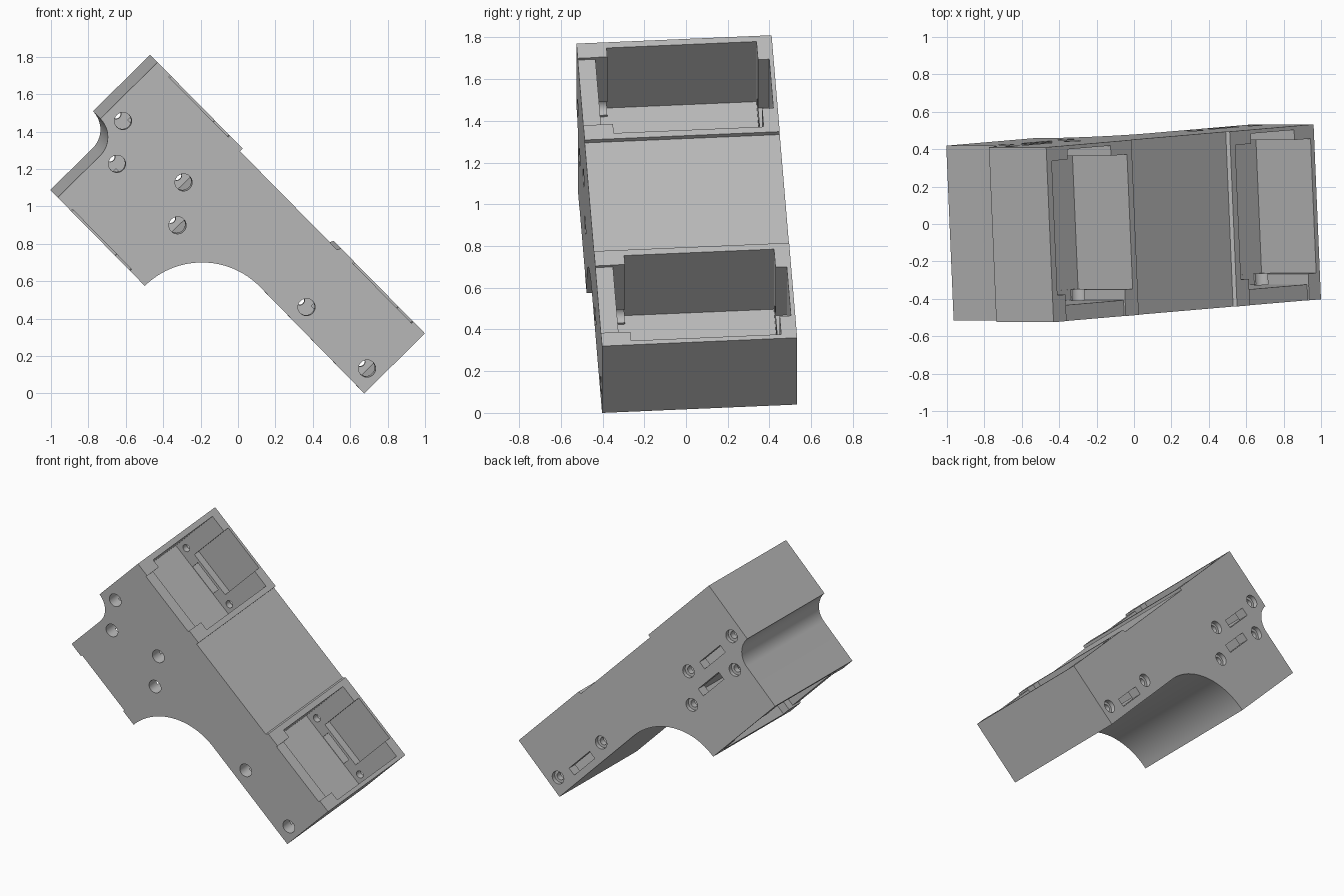
import bpy, bmesh, math
from mathutils import Vector, Matrix

if "Cube" in bpy.data.objects:
    bpy.data.objects.remove(bpy.data.objects["Cube"], do_unlink=True)

# Local frame: x = along the arm, y = front to back, z = outward from the open side
LENGTH, DEPTH, ARM, BOTTOM = 2.04, 0.937, -0.456, -0.888
HEAD_START, HEAD_END, SHELF = 0.14, 0.805, 0.65
POCKET_DEPTH = 0.41

grey = bpy.data.materials.new("plain_grey")
grey.use_nodes = True
colour = (0.5, 0.5, 0.5, 1)
grey.diffuse_color = colour
grey.node_tree.nodes["Principled BSDF"].inputs["Base Color"].default_value = colour


def arc(cx, cz, r, start, end, steps):
    angles = [math.radians(start + (end - start) * i / steps) for i in range(steps + 1)]
    return [(cx + r * math.cos(a), cz + r * math.sin(a)) for a in angles]


# Side profile: raised top pads, arm end, big under-arm curve, head, small end groove
big = HEAD_END + 0.435
profile = [(0, 0), (SHELF, 0), (SHELF, -0.02), (1.39, -0.02), (1.40, 0), (LENGTH, 0), (LENGTH, ARM)]
profile += arc(big, BOTTOM, -ARM - 0.021, 90, 180, 24)
profile += [(HEAD_START, BOTTOM)]
profile += arc(0, -0.57, HEAD_START, 0, 90, 16)

bm = bmesh.new()
face = bm.faces.new([bm.verts.new((x, 0, z)) for x, z in profile])
grown = bmesh.ops.extrude_face_region(bm, geom=[face])
bmesh.ops.translate(bm, vec=(0, DEPTH, 0),
                    verts=[g for g in grown["geom"] if isinstance(g, bmesh.types.BMVert)])
bmesh.ops.recalc_face_normals(bm, faces=bm.faces)
mesh = bpy.data.meshes.new("motor_bracket")
bm.to_mesh(mesh)
bm.free()
bracket = bpy.data.objects.new("motor_bracket", mesh)
bpy.context.collection.objects.link(bracket)
mesh.materials.append(grey)


def cut(cutter):
    """Subtract the cutter from the bracket, then discard it."""
    cutter.hide_render = True
    mod = bracket.modifiers.new("cut", "BOOLEAN")
    mod.operation, mod.solver, mod.object = "DIFFERENCE", "EXACT", cutter
    bpy.ops.object.select_all(action="DESELECT")
    bpy.context.view_layer.objects.active = bracket
    bracket.select_set(True)
    bpy.ops.object.modifier_apply(modifier=mod.name)
    bpy.data.objects.remove(cutter, do_unlink=True)


def cut_box(x, y, z):
    low, high = Vector((x[0], y[0], min(z))), Vector((x[1], y[1], max(z)))
    bpy.ops.mesh.primitive_cube_add(size=1, location=(low + high) / 2)
    box = bpy.context.object
    box.scale = high - low
    bpy.context.view_layer.update()
    cut(box)


def cut_hole(x, z, radius, y):
    bpy.ops.mesh.primitive_cylinder_add(vertices=24, radius=radius, depth=y[1] - y[0],
                                        location=(x, sum(y) / 2, z),
                                        rotation=(math.pi / 2, 0, 0))
    bpy.context.view_layer.update()
    cut(bpy.context.object)


def motor_bay(centre, opening, inward):
    def level(d):
        return opening + inward * d

    def span(half):
        return (centre - half, centre + half)

    outside = level(-0.1)
    # main pocket, then the front and back side channels
    cut_box(span(0.287), (0.142, 0.862), (outside, level(POCKET_DEPTH)))
    cut_box(span(0.227), (0.085, 0.2), (outside, level(POCKET_DEPTH - 0.002)))
    cut_box(span(0.226), (-0.1, 0.15), (outside, level(0.012)))
    cut_box(span(0.165), (0.8, 0.916), (outside, level(0.33)))
    # window through the back wall
    cut_box(span(0.11), (0.8, DEPTH + 0.1), (level(0.35), level(POCKET_DEPTH - 0.003)))
    # screw holes: wide at the front, narrow with a counterbore at the back
    for side in (-1, 1):
        x, z = centre + side * 0.231, level(0.352)
        cut_hole(x, z, 0.046, (-0.1, 0.2))
        cut_hole(x, z, 0.026, (0.8, DEPTH + 0.1))
        cut_hole(x, z, 0.045, (DEPTH - 0.03, DEPTH + 0.1))


motor_bay(0.325, 0, -1)
motor_bay(1.725, 0, -1)
motor_bay(0.466, BOTTOM, 1)

# Smooth the curves, then tilt the bracket into its resting pose
mesh = bracket.data
bpy.ops.object.select_all(action="DESELECT")
bracket.select_set(True)
bpy.context.view_layer.objects.active = bracket
bpy.ops.object.shade_smooth_by_angle(angle=math.radians(30))
along = Vector((0.70, 0.06, -0.71)).normalized()
back = Vector((0.71, 0, 0.70)).cross(along).normalized()
out = along.cross(back)
pose = Matrix((along, back, out)).transposed().to_4x4()
pose.translation = (-0.43, -0.525, 1.77)
mesh.transform(pose)
low = min(v.co.z for v in mesh.vertices)
mesh.transform(Matrix.Translation((0, 0, -low)))
mesh.update()
